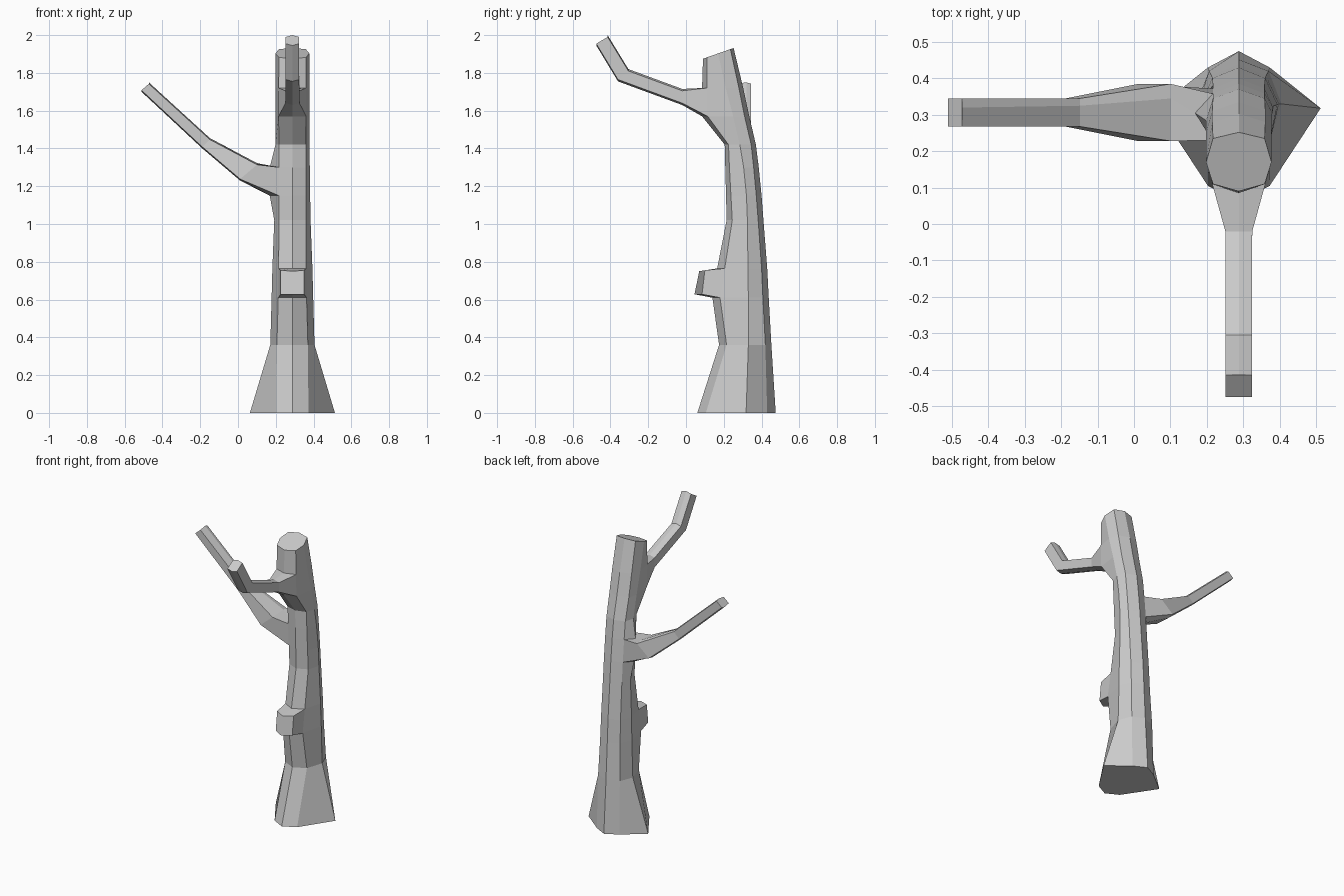
import bpy, bmesh

CX = 0.287
bm = bmesh.new()

# Trunk rings: z, side half-width, diagonal half-width,
# then y of front, front diagonal, side, back diagonal, back
RINGS = [
    (0.00, 0.225, 0.085, 0.06, 0.105, 0.318, 0.43, 0.475),
    (0.36, 0.117, 0.082, 0.175, 0.215, 0.33, 0.42, 0.452),
    (0.61, 0.110, 0.075, 0.14, 0.18, 0.33, 0.407, 0.438),
    (0.765, 0.106, 0.073, 0.165, 0.205, 0.328, 0.40, 0.43),
    (1.02, 0.096, 0.071, 0.215, 0.245, 0.325, 0.382, 0.41),
    (1.15, 0.094, 0.071, 0.212, 0.238, 0.32, 0.372, 0.40),
    (1.30, 0.092, 0.071, 0.208, 0.23, 0.305, 0.358, 0.385),
    (1.42, 0.09, 0.071, 0.205, 0.225, 0.285, 0.345, 0.37),
    (1.57, 0.09, 0.073, 0.085, 0.115, 0.25, 0.31, 0.335),
    (1.72, 0.09, 0.073, 0.085, 0.11, 0.21, 0.28, 0.303),
    (None, 0.09, 0.071, 0.09, 0.11, 0.17, 0.235, 0.252),
]

rings = []
for k, (z, wx, wd, f, fd, s, bd, b) in enumerate(RINGS):
    left = 0.12 if k in (5, 6) else wx      # swelling under the side branch
    outline = [(0, f), (wd, fd), (wx, s), (wd, bd), (0, b),
               (-wd, bd), (-left, s), (-wd, fd)]
    rings.append([bm.verts.new((CX + x, y, 1.875 + (y - 0.09) * 0.35 if z is None else z))
                  for x, y in outline])


def loft(a, b):
    n = len(a)
    for i in range(n):
        bm.faces.new((a[i], a[(i + 1) % n], b[(i + 1) % n], b[i]))


def grow(k, cols, sections):
    """Open two trunk faces between rings k and k+1 and loft a limb from the hole."""
    lo, hi = [rings[k][c] for c in cols], [rings[k + 1][c] for c in cols]
    for i in (0, 1):
        bm.faces.remove(bm.faces.get((lo[i], lo[i + 1], hi[i + 1], hi[i])))
    bm.edges.remove(bm.edges.get((lo[1], hi[1])))
    loop = lo + hi[::-1]
    for sec in sections:
        new = [bm.verts.new(p) for p in sec]
        loft(loop, new)
        loop = new
    bm.faces.new(loop)


# Trunk skin and caps
for a, b in zip(rings, rings[1:]):
    loft(a, b)
bm.faces.new(rings[0][::-1])
bm.faces.new(rings[-1])


# Front branch sections: low (y, z), high (y, z), half-width
def front_sec(y0, z0, y1, z1, w, r=0.01):
    return [(CX - w, y0, z0 + r), (CX, y0, z0), (CX + w, y0, z0 + r),
            (CX + w, y1, z1 - r), (CX, y1, z1), (CX - w, y1, z1 - r)]


grow(8, (7, 0, 1), [front_sec(-0.02, 1.63, -0.02, 1.715, 0.037),
                    front_sec(-0.36, 1.755, -0.305, 1.82, 0.036),
                    front_sec(-0.475, 1.945, -0.415, 2.0, 0.036)])


# Side branch sections: low (x, z), high (x, z), y of back, ridge, front
def side_sec(x0, z0, x1, z1, yb, yr, yf, r=0.008):
    return [(x0, yb, z0 + r), (x0, yr, z0), (x0, yf, z0 + r),
            (x1, yf, z1 - r), (x1, yr, z1), (x1, yb, z1 - r)]


grow(5, (5, 6, 7), [side_sec(0.01, 1.23, 0.10, 1.322, 0.385, 0.345, 0.228),
                    side_sec(-0.19, 1.40, -0.15, 1.455, 0.345, 0.325, 0.268),
                    side_sec(-0.512, 1.70, -0.473, 1.75, 0.345, 0.32, 0.268)])

# Short broken stub low on the front
W = 0.062
grow(2, (7, 0, 1), [[(CX - W, 0.085, 0.628), (CX, 0.045, 0.628), (CX + W, 0.085, 0.628),
                     (CX + W, 0.10, 0.755), (CX, 0.07, 0.75), (CX - W, 0.10, 0.755)]])

bmesh.ops.recalc_face_normals(bm, faces=bm.faces)
for v in bm.verts:                            # centre the footprint
    v.co.x += 0.001
mesh = bpy.data.meshes.new("dead_tree")
bm.to_mesh(mesh)
bm.free()
tree = bpy.data.objects.new("dead_tree", mesh)
bpy.context.collection.objects.link(tree)
